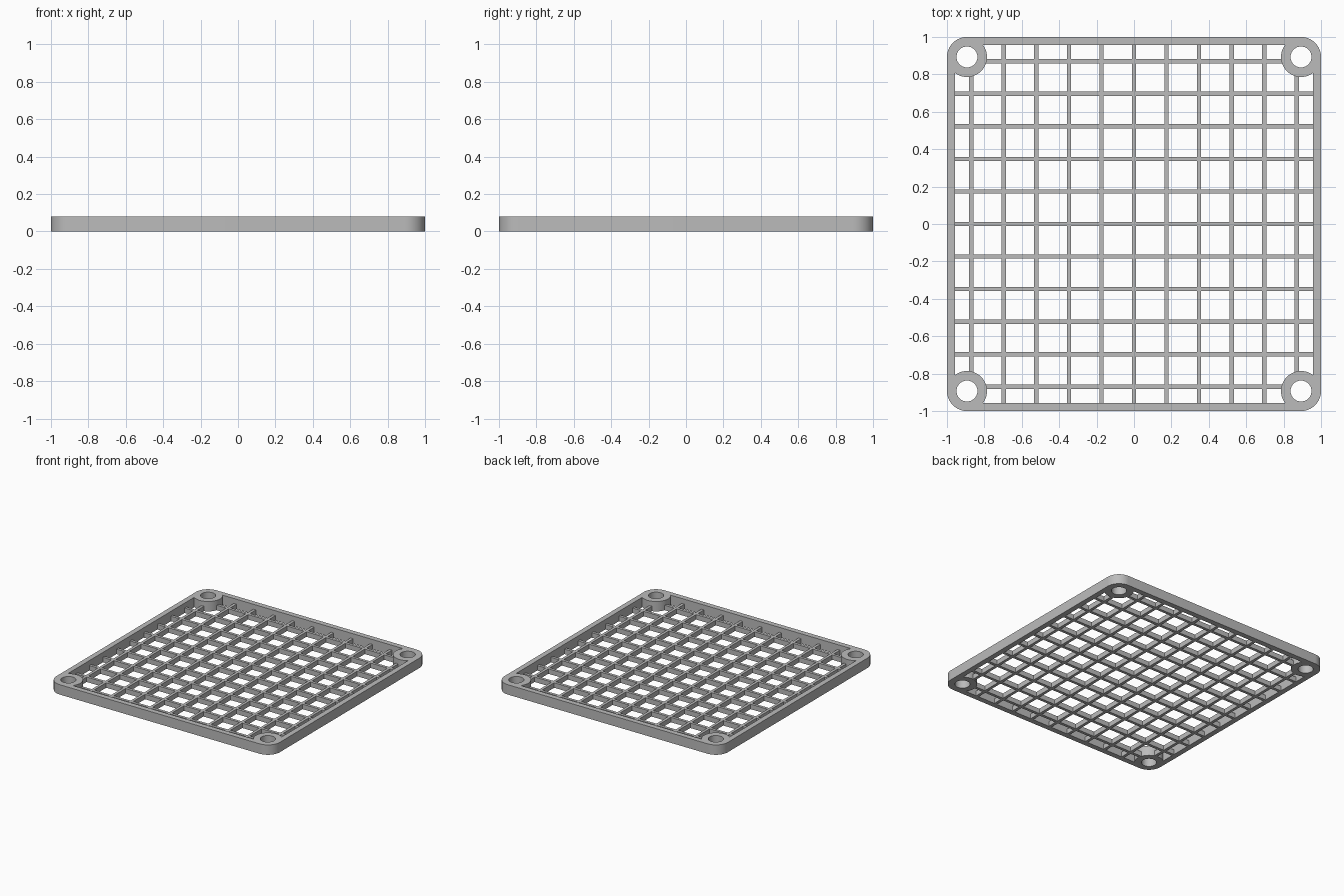
import bpy, bmesh, math
from mathutils import Matrix

if "Cube" in bpy.data.objects:
    bpy.data.objects.remove(bpy.data.objects["Cube"])

H = 0.08          # frame height
C = 0.893         # screw hole centre
R = 0.107         # boss and outer corner radius
HOLE = 0.056      # screw hole radius
INNER = 0.957     # inner face of the frame wall
BAR_W, BAR_H, PITCH = 0.023, 0.04, 0.174

grey = bpy.data.materials.new("plain_grey")
grey.diffuse_color = (0.5, 0.5, 0.5, 1)
grey.use_nodes = True
grey.node_tree.nodes["Principled BSDF"].inputs["Base Color"].default_value = grey.diffuse_color


def arc(cx, cy, r, a0, a1, n):
    return [(cx + r * math.cos(a0 + (a1 - a0) * i / n),
             cy + r * math.sin(a0 + (a1 - a0) * i / n)) for i in range(n + 1)]


def corner_arcs(r, a0, a1, n):
    """One arc per corner, turning counter-clockwise round the plate."""
    pts = []
    for k in range(4):
        t = k * math.pi / 2
        m = math.pi / 4 + t
        pts += arc(C * math.sqrt(2) * math.cos(m), C * math.sqrt(2) * math.sin(m),
                   r, a0 + t, a1 + t, n)
    return pts


# Frame: rounded outline, opening that bulges round the bosses, four screw holes
cut = math.acos((INNER - C) / R)
outlines = [corner_arcs(R, 0, math.pi / 2, 16),
            corner_arcs(R, -cut, -1.5 * math.pi + cut, 32)]
for sx in (-1, 1):
    for sy in (-1, 1):
        outlines.append(arc(sx * C, sy * C, HOLE, 0, 2 * math.pi, 40)[:-1])

curve = bpy.data.curves.new("frame", 'CURVE')
curve.dimensions = '2D'
curve.fill_mode = 'BOTH'
curve.extrude = H / 2
for pts in outlines:
    s = curve.splines.new('POLY')
    s.points.add(len(pts) - 1)
    for p, (x, y) in zip(s.points, pts):
        p.co = (x, y, 0, 1)
    s.use_cyclic_u = True
frame = bpy.data.objects.new("frame", curve)
frame.location.z = H / 2
bpy.context.collection.objects.link(frame)
bpy.context.view_layer.objects.active = frame
frame.select_set(True)
bpy.ops.object.convert(target='MESH')
frame = bpy.context.object
frame.data.materials.clear()
frame.data.materials.append(grey)
bm = bmesh.new()
bm.from_mesh(frame.data)
bmesh.ops.remove_doubles(bm, verts=bm.verts, dist=1e-5)
bmesh.ops.recalc_face_normals(bm, faces=bm.faces)
bm.to_mesh(frame.data)
bm.free()
bpy.ops.object.shade_smooth_by_angle(angle=math.radians(30))


# Grille: eleven bars each way, the outermost ending in the bosses
def bars(name, turn):
    bm = bmesh.new()
    for i in range(-5, 6):
        half = 0.80 if abs(i) == 5 else 0.97
        m = (Matrix.Rotation(turn, 4, 'Z')
             @ Matrix.Translation((0, i * PITCH, BAR_H / 2))
             @ Matrix.Diagonal((2 * half, BAR_W, BAR_H, 1)))
        bmesh.ops.create_cube(bm, size=1, matrix=m)
    # short stubs between the outer bars' ends are left to the bosses
    mesh = bpy.data.meshes.new(name)
    bm.to_mesh(mesh)
    bm.free()
    mesh.materials.append(grey)
    bpy.context.collection.objects.link(bpy.data.objects.new(name, mesh))


bars("cross_bars", 0)
bars("long_bars", math.pi / 2)
